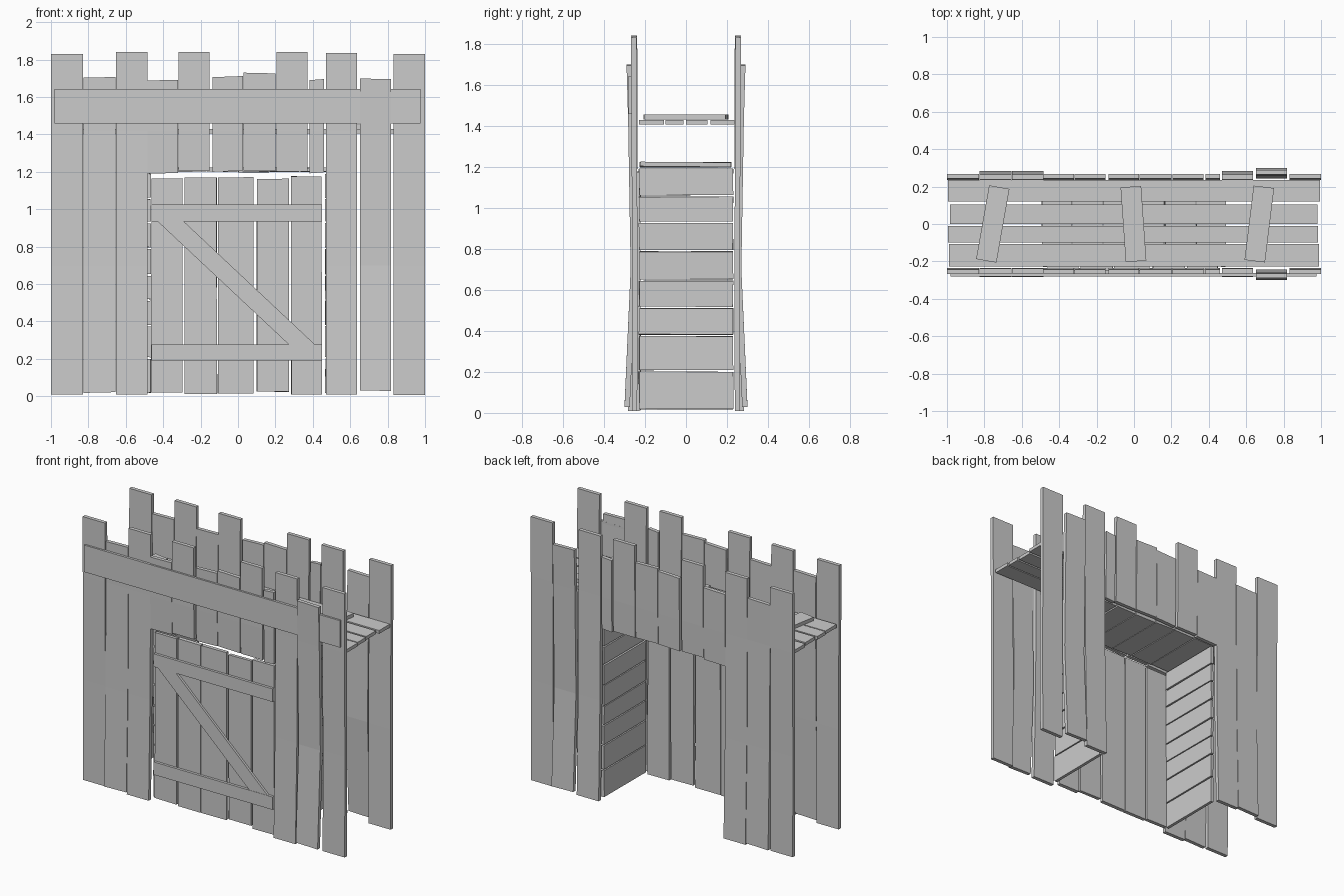
import bpy, bmesh, math, random
from mathutils import Matrix

if "Cube" in bpy.data.objects:
    bpy.data.objects.remove(bpy.data.objects["Cube"])
random.seed(4)


def finish(name, bm):
    bmesh.ops.recalc_face_normals(bm, faces=bm.faces)
    me = bpy.data.meshes.new(name)
    bm.to_mesh(me)
    bm.free()
    ob = bpy.data.objects.new(name, me)
    bpy.context.collection.objects.link(ob)
    return ob


def loft(name, rings):
    """Closed solid through matching four-point rings."""
    bm = bmesh.new()
    vs = [[bm.verts.new(p) for p in r] for r in rings]
    for a, b in zip(vs, vs[1:]):
        for i in range(4):
            j = (i + 1) % 4
            bm.faces.new((a[i], a[j], b[j], b[i]))
    bm.faces.new(vs[0])
    bm.faces.new(vs[-1])
    return finish(name, bm)


def board(name, x, y, z, rot=0.0, jitter=0.0):
    """Box from x, y, z ranges, turned about z, corners slightly uneven."""
    c = [(r[0] + r[1]) / 2 for r in (x, y, z)]
    s = [r[1] - r[0] for r in (x, y, z)]
    bm = bmesh.new()
    bmesh.ops.create_cube(bm, size=1, matrix=Matrix.Translation(c)
                          @ Matrix.Rotation(rot, 4, 'Z') @ Matrix.Diagonal((*s, 1)))
    for v in bm.verts:
        for i in range(3):
            v.co[i] += random.uniform(-jitter, jitter)
    return finish(name, bm)


def wall_plank(name, side, x0, x1, z0, z1, ys, t=0.026, lean=0.0):
    """Upright plank bent in depth; ys = inner depth at foot, middle, deck, top."""
    levels = [z0, 0.7, 1.42, z1] if z0 < 0.5 else [z0, 1.42, z1]
    if len(levels) == 3:
        ys = ys[1:]
    rings = []
    for k, (z, y) in enumerate(zip(levels, ys)):
        d = lean if k in (0, len(levels) - 1) else 0
        rings.append([(x0, side * y, z - d), (x1, side * y, z + d),
                      (x1, side * (y + t), z + d), (x0, side * (y + t), z - d)])
    return loft(name, rings)


# Battlement planks, the same layout on the front and back walls
A = (0.238, 0.236, 0.24, 0.242)
B = (0.257, 0.242, 0.236, 0.238)
C = (0.274, 0.244, 0.256, 0.264)
planks = [
    (-1.0, -0.83, 0.01, 1.83, A, 0), (-0.825, -0.655, 0.02, 1.705, B, 0.002),
    (-0.652, -0.485, 0.01, 1.84, B, 0), (-0.485, -0.32, 1.192, 1.69, A, 0.002),
    (-0.318, -0.152, 1.205, 1.84, A, 0), (-0.135, 0.027, 1.203, 1.709, A, 0.003),
    (0.03, 0.2, 1.206, 1.728, A, -0.002), (0.205, 0.372, 1.203, 1.84, A, 0),
    (0.383, 0.46, 1.195, 1.693, A, 0.003), (0.47, 0.637, 0.01, 1.835, B, 0),
    (0.652, 0.818, 0.03, 1.697, C, -0.002), (0.832, 1.0, 0.008, 1.83, A, 0)]
for side, label in ((-1, "front"), (1, "back")):
    for i, (x0, x1, z0, z1, ys, lean) in enumerate(planks):
        wall_plank(f"{label}_wall_plank_{i + 1}", side, x0, x1, z0, z1, ys, lean=lean)

# Long beam across the front
board("front_beam", (-0.98, 0.975), (-0.28, -0.262), (1.457, 1.643))

# Walkway floor and loose cross boards
for i, (y0, y1, x0, x1) in enumerate([(-0.228, -0.108, -0.99, 0.99), (-0.1, -0.012, -0.995, 0.985),
                                      (0.0, 0.105, -0.985, 0.98), (0.12, 0.236, -0.995, 0.995)]):
    board(f"walkway_plank_{i + 1}", (x0, x1), (y0, y1), (1.405, 1.428))
for i, (x, deg) in enumerate([(-0.755, -10), (-0.003, 4), (0.67, -7)]):
    board(f"walkway_cross_board_{i + 1}", (x - 0.055, x + 0.055), (-0.2, 0.2),
          (1.43, 1.454), math.radians(deg))

# Passage lining: horizontal boards on both sides, crosswise boards overhead
rows = [0.015, 0.205, 0.378, 0.515, 0.648, 0.792, 0.93, 1.058, 1.195]
for side, label in ((-1, "left"), (1, "right")):
    for i, (z0, z1) in enumerate(zip(rows, rows[1:])):
        a = side * 0.476
        board(f"{label}_passage_board_{i + 1}", (a - 0.01, a + 0.01), (-0.229, 0.229),
              (z0 + 0.004, z1 - 0.005), jitter=0.002)
for i in range(6):
    x = -0.495 + i * 0.165
    board(f"passage_ceiling_board_{i + 1}", (x + 0.003, x + 0.162), (-0.224, 0.22),
          (1.2, 1.222), jitter=0.003)

# Gate door: upright planks, two rails and a diagonal brace
for i, (x0, x1, z0, z1) in enumerate([(-0.463, -0.298, 0.022, 1.165), (-0.285, -0.115, 0.013, 1.17),
                                      (-0.107, 0.082, 0.014, 1.17), (0.1, 0.272, 0.025, 1.162),
                                      (0.284, 0.447, 0.01, 1.175)]):
    board(f"door_plank_{i + 1}", (x0, x1), (-0.246, -0.222), (z0, z1), jitter=0.002)
board("door_upper_rail", (-0.462, 0.448), (-0.264, -0.246), (0.935, 1.025))
board("door_lower_rail", (-0.462, 0.448), (-0.264, -0.246), (0.19, 0.278))
brace = [(-0.43, 0.935), (-0.29, 0.935), (0.41, 0.278), (0.27, 0.278)]
loft("door_brace", [[(x, y, z) for x, z in brace] for y in (-0.262, -0.246)])
